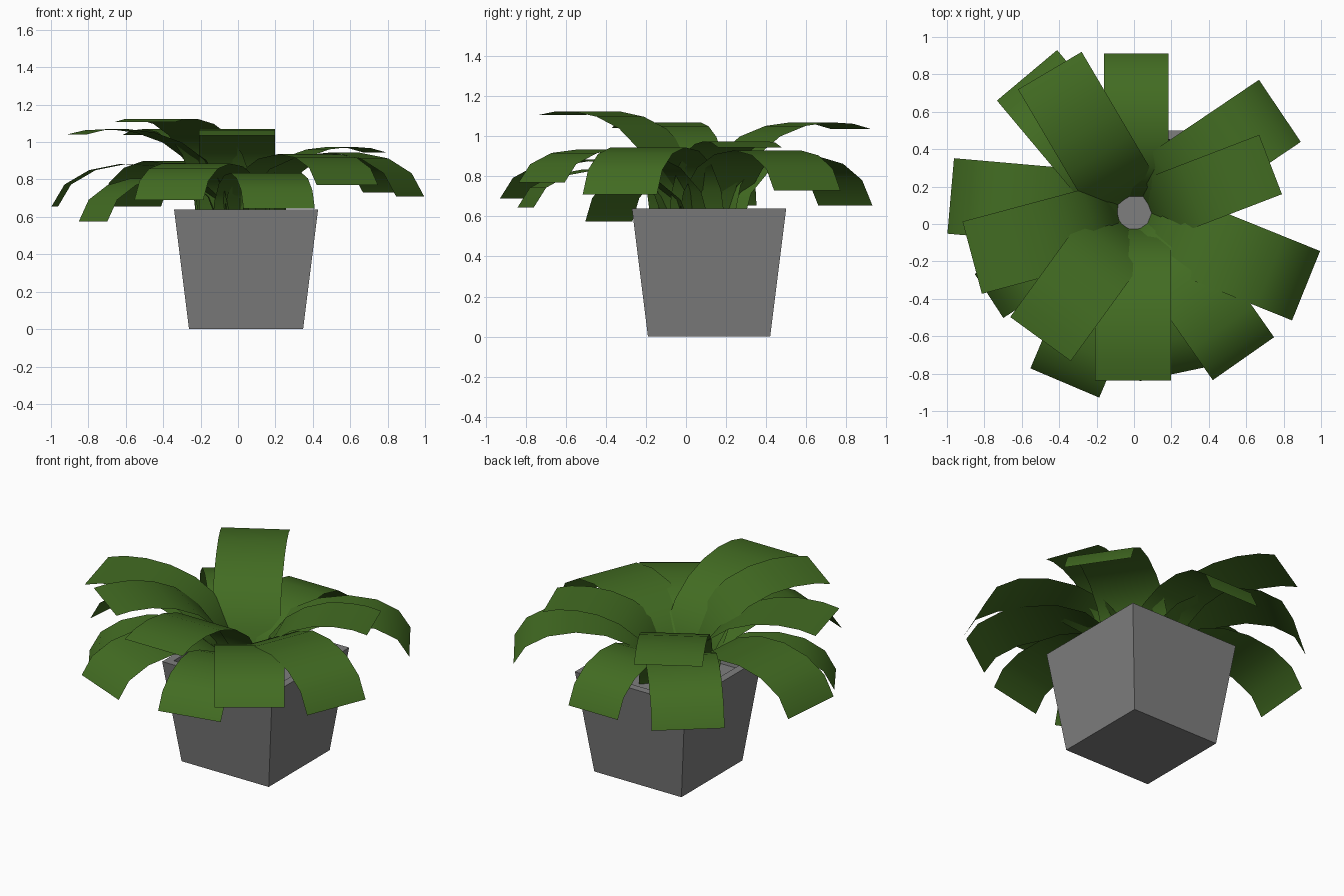
import bpy, bmesh
from math import cos, sin, radians, hypot

cube = bpy.data.objects.get("Cube")
if cube:
    bpy.data.objects.remove(cube, do_unlink=True)


def material(name, rgb):
    m = bpy.data.materials.new(name)
    m.use_nodes = True
    m.diffuse_color = (*rgb, 1)
    m.node_tree.nodes["Principled BSDF"].inputs["Base Color"].default_value = (*rgb, 1)
    return m


def add_object(name, bm, mat, smooth=False):
    mesh = bpy.data.meshes.new(name)
    bm.to_mesh(mesh)
    bm.free()
    mesh.materials.append(mat)
    for p in mesh.polygons:
        p.use_smooth = smooth
    ob = bpy.data.objects.new(name, mesh)
    bpy.context.collection.objects.link(ob)
    return ob


green = material("leaf green", (0.055, 0.15, 0.016))
grey = material("pot grey", (0.21, 0.21, 0.21))

# Square tapered pot with a rim and a sunken soil surface
POT_X, POT_Y = 0.043, 0.115
bm = bmesh.new()
rings = []
for half, z in ((0.305, 0), (0.385, 0.64), (0.337, 0.64), (0.327, 0.56)):
    rings.append([bm.verts.new((POT_X + half * sx, POT_Y + half * sy, z))
                  for sx, sy in ((-1, -1), (1, -1), (1, 1), (-1, 1))])
for low, high in zip(rings, rings[1:]):
    for i in range(4):
        j = (i + 1) % 4
        bm.faces.new((low[i], low[j], high[j], high[i]))
bm.faces.new(rings[0][::-1])
bm.faces.new(rings[-1])
add_object("pot", bm, grey)

# Arching strap leaves around a common crown
CROWN_X, CROWN_Y, BASE_Z = 0.0, 0.06, 0.55
STEPS = 7
UPPER, LOWER = 0.78, 0.92   # how far out the arch bends down


def arch_height(t, lift, tip_z):
    return BASE_Z * (1 - t) ** 3 + 3 * lift * t * (1 - t) + tip_z * t ** 3


def solve_lift(peak, tip_z):
    # Find the control height whose arch reaches the wanted peak
    lo, hi = 0.5, 2.0
    for _ in range(30):
        mid = (lo + hi) / 2
        top = max(arch_height(k / 50, mid, tip_z) for k in range(51))
        lo, hi = (mid, hi) if top < peak else (lo, mid)
    return lo


def leaf(name, bend, x, y, angle, peak, tip_z, width):
    dx, dy = cos(radians(angle)), sin(radians(angle))
    reach = hypot(x - CROWN_X, y - CROWN_Y) - 0.085
    lift = solve_lift(peak, tip_z)
    bm = bmesh.new()
    rows = []
    for i in range(STEPS + 1):
        t = i / STEPS
        out = 0.15 * t * (1 - t) ** 2 + 3 * bend * t * t * (1 - t) + t ** 3
        px, py = x - dx * reach * (1 - out), y - dy * reach * (1 - out)
        z = arch_height(t, lift, tip_z)
        rows.append([bm.verts.new((px - s * dy * width / 2, py + s * dx * width / 2, z))
                     for s in (1, -1)])
    for a, b in zip(rows, rows[1:]):
        bm.faces.new((a[0], a[1], b[1], b[0]))
    add_object(name, bm, green, smooth=True)


# Tip centre x, y, heading, peak height, tip height, width
leaf("upper_leaf_front", UPPER, -0.005, -0.838, -90, 1.07, 1.035, 0.405)
leaf("upper_leaf_front_right", UPPER, -0.50, -0.615, 234, 1.125, 1.107, 0.40)
leaf("upper_leaf_right", UPPER, -0.865, -0.18, 195, 1.07, 1.04, 0.40)
leaf("upper_leaf_back_right", UPPER, -0.45, 0.82, 120.5, 1.07, 1.037, 0.395)
leaf("upper_leaf_left", UPPER, 0.73, 0.318, 21, 0.975, 0.945, 0.34)
leaf("lower_leaf_right", LOWER, -0.98, 0.15, 175, 0.885, 0.655, 0.405)
leaf("lower_leaf_back_right", LOWER, -0.572, 0.795, 130, 0.90, 0.655, 0.42)
leaf("lower_leaf_back", LOWER, 0.012, 0.912, 90, 0.88, 0.65, 0.345)
leaf("lower_leaf_back_left", LOWER, 0.78, 0.605, 34, 0.93, 0.73, 0.40)
leaf("lower_leaf_left", LOWER, 0.92, -0.33, -22, 0.945, 0.71, 0.40)
leaf("lower_leaf_front_left", LOWER, 0.585, -0.72, -55, 0.935, 0.77, 0.40)
leaf("lower_leaf_front", LOWER, 0.22, -0.80, -78, 0.835, 0.645, 0.39)
leaf("lower_leaf_front_right", LOWER, -0.37, -0.85, 247, 0.885, 0.69, 0.40)
leaf("lower_leaf_side_right", LOWER, -0.775, -0.385, 213, 0.81, 0.575, 0.28)
